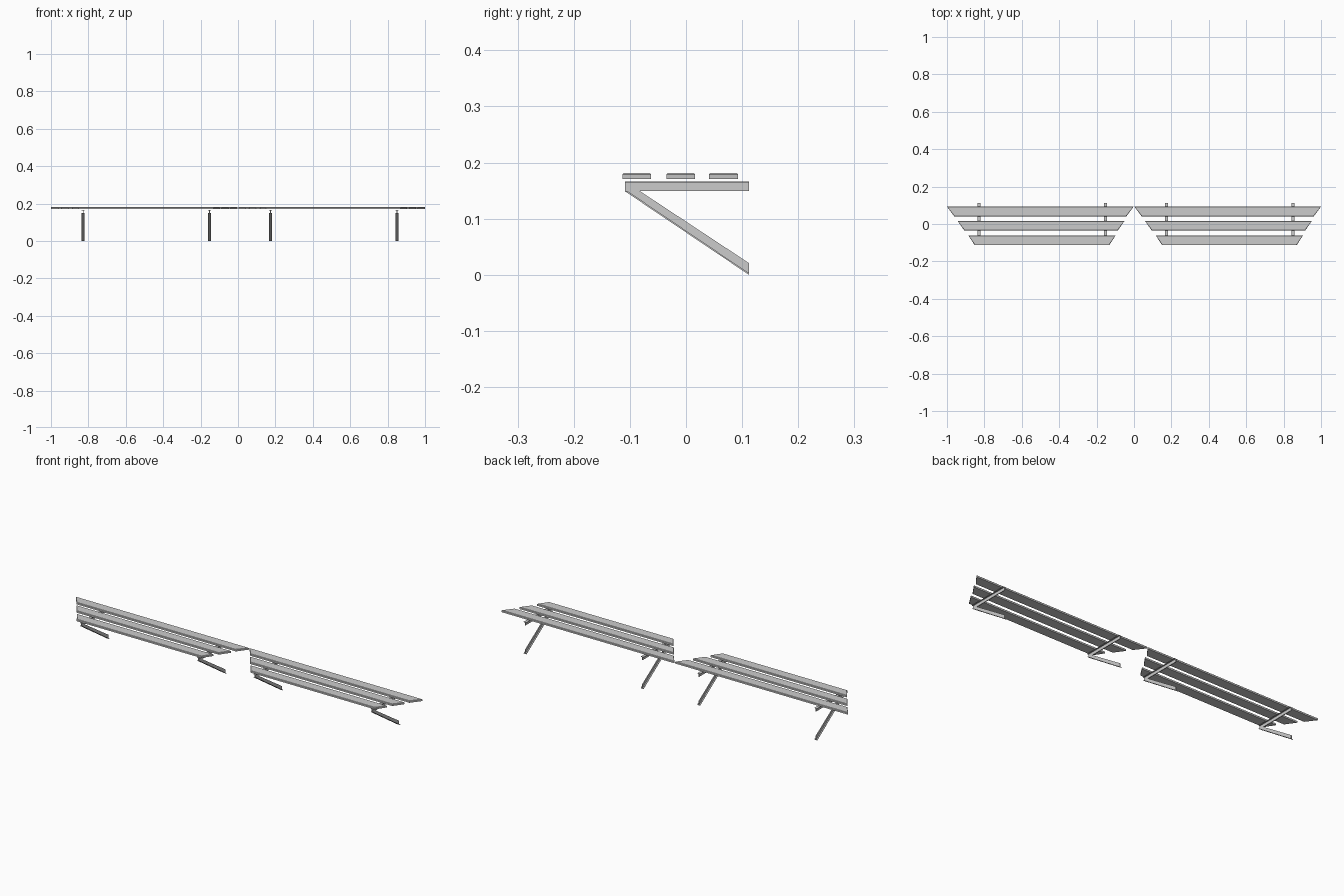
import bpy
import bmesh

if "Cube" in bpy.data.objects:
    bpy.data.objects.remove(bpy.data.objects["Cube"], do_unlink=True)

grey = bpy.data.materials.new("light_grey")
grey.use_nodes = True
grey.diffuse_color = (0.6, 0.6, 0.6, 1)
grey.node_tree.nodes["Principled BSDF"].inputs["Base Color"].default_value = (0.6, 0.6, 0.6, 1)


def loft(bm, rings):
    """Skin a stack of matching rings and cap both ends."""
    loops = [[bm.verts.new(p) for p in ring] for ring in rings]
    n = len(loops[0])
    for a, b in zip(loops, loops[1:]):
        for i in range(n):
            j = (i + 1) % n
            bm.faces.new((a[i], a[j], b[j], b[i]))
    bm.faces.new(loops[0][::-1])
    bm.faces.new(loops[-1])


def finish(name, bm):
    bmesh.ops.recalc_face_normals(bm, faces=bm.faces)
    mesh = bpy.data.meshes.new(name)
    bm.to_mesh(mesh)
    bm.free()
    mesh.materials.append(grey)
    obj = bpy.data.objects.new(name, mesh)
    bpy.context.collection.objects.link(obj)


def slat(name, cx, y0, y1, half0, half1):
    """Board with mitred ends and a small chamfer around the top."""
    def ring(z, c):
        return [(cx - half0 + c, y0 + c, z), (cx + half0 - c, y0 + c, z),
                (cx + half1 - c, y1 - c, z), (cx - half1 + c, y1 - c, z)]
    bm = bmesh.new()
    loft(bm, [ring(0.171, 0), ring(0.179, 0), ring(0.181, 0.002)])
    finish(name, bm)


def side_plate(bm, x, width, profile):
    """Extrude a side profile of (y, z) points across x."""
    loft(bm, [[(x + s * width / 2, y, z) for y, z in profile] for s in (-1, 1)])


FRONT, BACK = -0.109, 0.112
WEB, FLANGE = 0.004, 0.016


def beam(name, x):
    """Level T-section bearer: thin flange over a narrow web."""
    bm = bmesh.new()
    for width, z0, z1 in ((FLANGE, 0.164, 0.166), (WEB, 0.149, 0.164)):
        side_plate(bm, x, width, [(FRONT, z0), (BACK, z0), (BACK, z1), (FRONT, z1)])
    finish(name, bm)


def leg(name, x):
    """Sloping T-section strut with its flange on the lower side."""
    bm = bmesh.new()
    side_plate(bm, x, FLANGE, [(FRONT, 0.149), (BACK, 0), (BACK, 0.003), (-0.104, 0.149)])
    side_plate(bm, x, WEB, [(-0.104, 0.149), (BACK, 0.003), (BACK, 0.021), (-0.082, 0.149)])
    finish(name, bm)


# two identical benches side by side
for side, cx in (("right", -0.501), ("left", 0.501)):
    # seat slats get longer towards the back
    slat(side + "_front_slat", cx + 0.009, -0.113, -0.062, 0.36, 0.393)
    slat(side + "_middle_slat", cx + 0.004, -0.035, 0.016, 0.41, 0.446)
    slat(side + "_back_slat", cx, 0.041, 0.093, 0.46, 0.499)
    # supports
    for end, dx in (("outer" if cx < 0 else "inner", -0.327),
                    ("inner" if cx < 0 else "outer", 0.349)):
        beam(f"{side}_{end}_beam", cx + dx)
        leg(f"{side}_{end}_leg", cx + dx)
